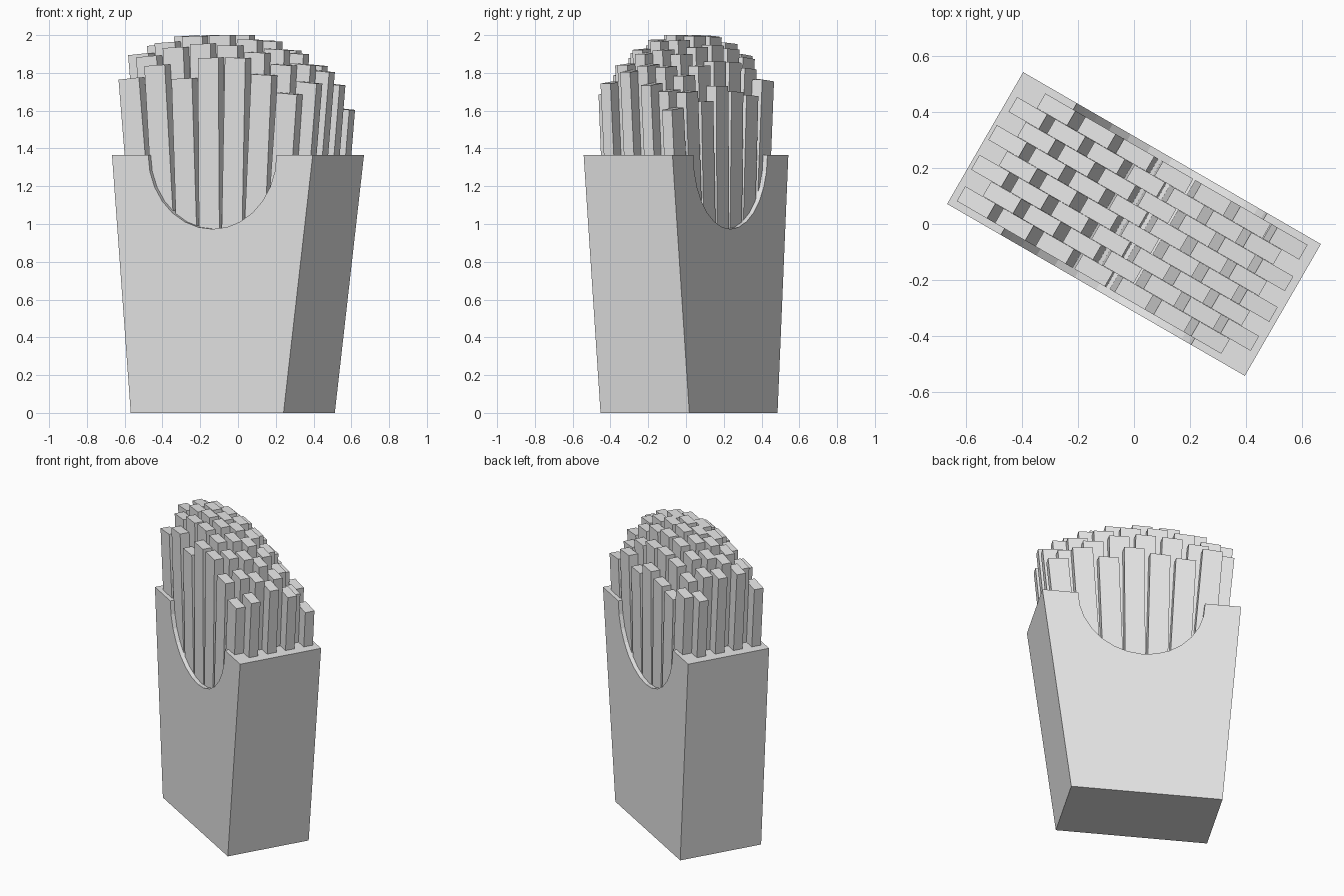
import bpy, bmesh, math
from mathutils import Matrix, Vector

if "Cube" in bpy.data.objects:
    bpy.data.objects.remove(bpy.data.objects["Cube"], do_unlink=True)

# One plain colour for everything
grey = bpy.data.materials.new("plain_grey")
grey.use_nodes = True
colour = (0.8, 0.8, 0.8, 1)
grey.diffuse_color = colour
grey.node_tree.nodes["Principled BSDF"].inputs["Base Color"].default_value = colour

TURN = Matrix.Rotation(math.radians(-30), 4, "Z")
RIM = 1.365          # carton height
DEPTH = 0.543        # carton depth
NOTCH = 0.392        # radius of the round notch
ROWS, PER_ROW = 8, 7
PITCH, ROW_PITCH = 0.16, 0.0614
FAN = 0.18           # sideways spread per unit of height
FRY_BASE = 0.8


def prism(name, outline, y_front, y_back):
    """Extrude an x-z outline along y and turn it with the carton."""
    bm = bmesh.new()
    face = bm.faces.new([bm.verts.new((x, y_front, z)) for x, z in outline])
    new = bmesh.ops.extrude_face_region(bm, geom=[face])["geom"]
    verts = [g for g in new if isinstance(g, bmesh.types.BMVert)]
    bmesh.ops.translate(bm, verts=verts, vec=(0, y_back - y_front, 0))
    bmesh.ops.recalc_face_normals(bm, faces=bm.faces)
    bmesh.ops.transform(bm, matrix=TURN, verts=bm.verts)
    mesh = bpy.data.meshes.new(name)
    bm.to_mesh(mesh)
    bm.free()
    mesh.materials.append(grey)
    obj = bpy.data.objects.new(name, mesh)
    bpy.context.collection.objects.link(obj)
    return obj


# Carton: flared block with a round notch cut through front and back
arc = [(NOTCH * math.cos(a), RIM - NOTCH * math.sin(a))
       for a in (math.pi * i / 14 for i in range(15))]
prism("carton", [(-0.499, 0), (0.435, 0), (0.6135, RIM)] + arc + [(-0.6135, RIM)],
      -DEPTH / 2, DEPTH / 2)

# Outer rows have their own heights; the inner rows follow a dome
outer_heights = {
    0: [1.77, 1.84, 1.77, 1.88, 1.88, 1.79, 1.69],
    ROWS - 1: [1.76, 1.68, 1.70, 1.73, 1.65, 1.70, 1.61],
}


def fry_height(row, i, x, y):
    if row in outer_heights:
        return outer_heights[row][i]
    dome = 2.005 - 0.55 * x * x - 0.1 * x - 4.3 * y * y - 0.3 * y
    return min(2.0, max(1.6, dome))


# Fries: staggered rows that fan outwards
for row in range(ROWS):
    y = (row - (ROWS - 1) / 2) * ROW_PITCH
    stagger = PITCH / 4 * (1 if row % 2 else -1)
    for i in range(PER_ROW):
        x = (i - (PER_ROW - 1) / 2) * PITCH + stagger
        top = fry_height(row, i, x, y)
        axis = Vector((FAN * x, 1)).normalized()
        side = Vector((axis.y, -axis.x)) * 0.0625
        ends = [Vector((x * (1 + FAN * (z - 1.7)), z)) for z in (FRY_BASE, top)]
        outline = [ends[0] - side, ends[0] + side, ends[1] + side, ends[1] - side]
        prism(f"fry_{row + 1}_{i + 1}", outline, y - 0.0304, y + 0.0304)
